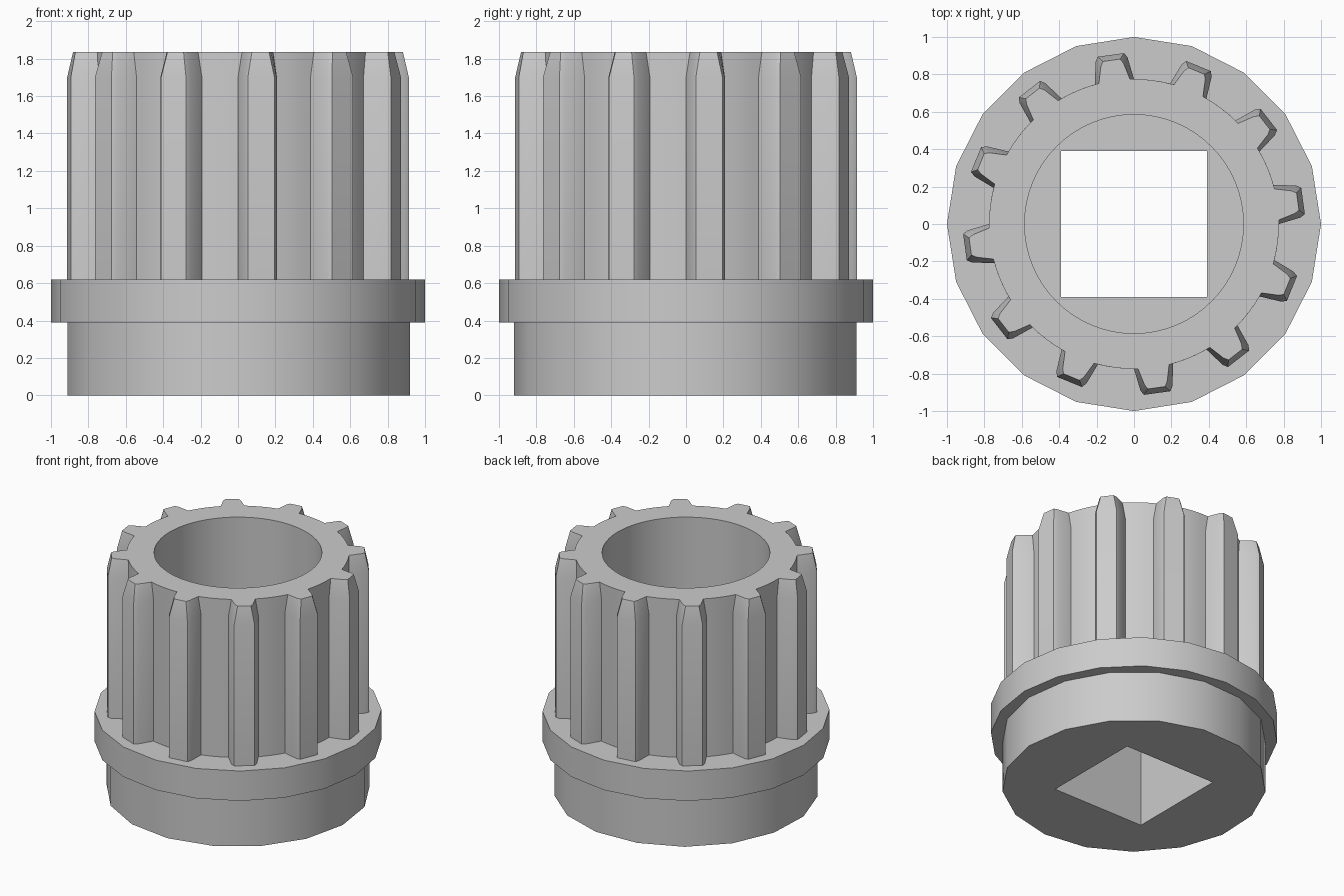
import bpy
import bmesh
from math import cos, sin, pi, radians

default = bpy.data.objects.get("Cube")
if default:
    bpy.data.objects.remove(default)

steel = bpy.data.materials.new("plain grey")
steel.use_nodes = True
GREY = (0.6, 0.6, 0.6, 1)
steel.diffuse_color = GREY
steel.node_tree.nodes["Principled BSDF"].inputs["Base Color"].default_value = GREY


def loft(name, layers):
    """Solid through (z, outline) layers, where outlines are (radius, angle) lists."""
    bm = bmesh.new()
    rings = [[bm.verts.new((r * cos(a), r * sin(a), z)) for r, a in outline]
             for z, outline in layers]
    n = len(rings[0])
    for low, high in zip(rings, rings[1:]):
        for i in range(n):
            j = (i + 1) % n
            bm.faces.new((low[i], low[j], high[j], high[i]))
    bm.faces.new(rings[0][::-1])
    bm.faces.new(rings[-1])
    mesh = bpy.data.meshes.new(name)
    bm.to_mesh(mesh)
    bm.free()
    obj = bpy.data.objects.new(name, mesh)
    bpy.context.collection.objects.link(obj)
    mesh.materials.append(steel)
    return obj


def polygon(radius, sides, start=0.0):
    return [(radius, start + 2 * pi * i / sides) for i in range(sides)]


def prism(name, radius, sides, z0, z1, start=0.0):
    outline = polygon(radius, sides, start)
    return loft(name, [(z0, outline), (z1, outline)])


def gear_outline(tip, tip_half, root_half, teeth=12, root=0.775, phase=7.8):
    """Toothed outline with slightly eased tip corners; angles in degrees."""
    pitch = 360 / teeth
    points = []
    for t in range(teeth):
        mid = phase + t * pitch
        flank = [(root, root_half), (tip - 0.025, tip_half + 0.5), (tip, tip_half - 0.6)]
        points += [(r, mid - a) for r, a in flank]
        points += [(r, mid + a) for r, a in reversed(flank)]
        gap = pitch - 2 * root_half
        points += [(root, mid + root_half + gap * k / 4) for k in (1, 2, 3)]
    return [(r, radians(a)) for r, a in points]


# Hole cutters: round bore from the top, square drive from below
bore = prism("bore_cutter", 0.585, 64, 0.8, 2.0)
drive = prism("drive_cutter", 0.39 * 2 ** 0.5, 4, -0.1, 1.0, pi / 4)

# Solid parts
base = prism("base_collar", 0.92, 17, 0, 0.39, -pi / 4)
flange = prism("flange", 1.0, 20, 0.39, 0.62)
full = gear_outline(0.915, 5.1, 7.8)
tapered = gear_outline(0.885, 3.6, 6.2)
gear = loft("splined_sleeve", [(0.62, full), (1.7, full), (1.835, tapered)])


def cut(obj, cutter):
    bpy.context.view_layer.objects.active = obj
    mod = obj.modifiers.new("hole", 'BOOLEAN')
    mod.operation = 'DIFFERENCE'
    mod.solver = 'EXACT'
    mod.object = cutter
    bpy.ops.object.modifier_apply(modifier=mod.name)


for part in (base, flange, gear):
    cut(part, drive)
cut(gear, bore)

for cutter in (bore, drive):
    bpy.data.objects.remove(cutter)

# Smooth round walls, keep hard edges
bpy.ops.object.select_all(action='DESELECT')
for part in (base, flange, gear):
    part.select_set(True)
bpy.context.view_layer.objects.active = gear
bpy.ops.object.shade_smooth_by_angle(angle=radians(25))
